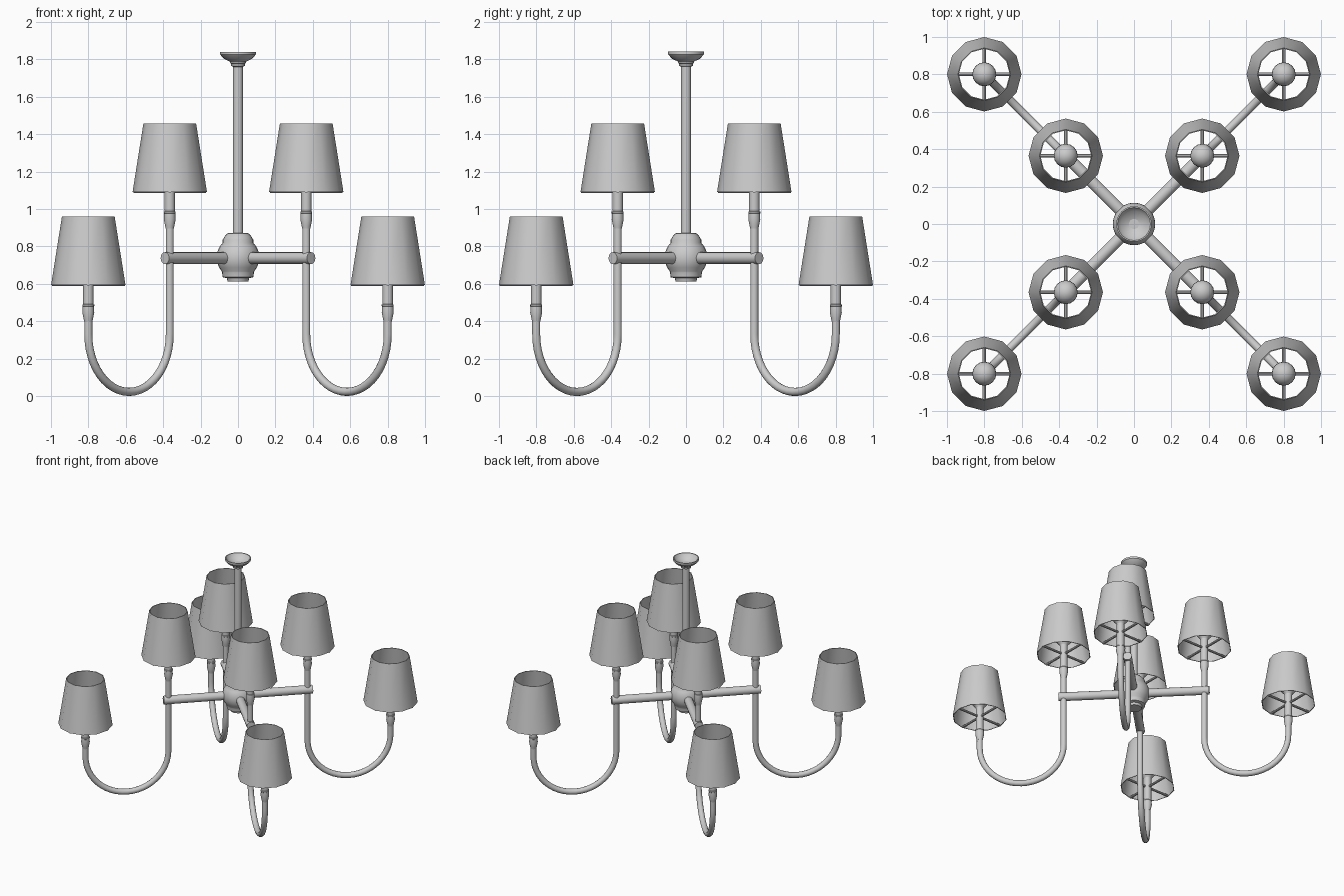
import bpy, bmesh
from math import sin, cos, pi, radians
from mathutils import Matrix

if "Cube" in bpy.data.objects:
    bpy.data.objects.remove(bpy.data.objects["Cube"])

IN, OUT = 0.516, 1.132          # distance of inner / outer lamps from the axis
TUBE = 0.022


def finish(ob, angle=40):
    bpy.ops.object.select_all(action='DESELECT')
    ob.select_set(True)
    bpy.context.view_layer.objects.active = ob
    bpy.ops.object.shade_smooth_by_angle(angle=radians(angle))
    return ob


def add(name, mesh, loc=(0, 0, 0), rot=0):
    ob = bpy.data.objects.new(name, mesh)
    ob.location = loc
    ob.rotation_euler[2] = rot
    bpy.context.collection.objects.link(ob)
    return ob


def lathe(name, prof, n, closed=False):
    """Revolve (radius, z) points about z; radius 0 becomes a pole."""
    bm = bmesh.new()
    rings = []
    for r, z in prof:
        if r == 0:
            rings.append([bm.verts.new((0, 0, z))] * n)
        else:
            rings.append([bm.verts.new((r * cos(2 * pi * i / n), r * sin(2 * pi * i / n), z))
                          for i in range(n)])
    pairs = list(zip(rings, rings[1:]))
    if closed:
        pairs.append((rings[-1], rings[0]))
    for a, b in pairs:
        for i in range(n):
            j = (i + 1) % n
            bm.faces.new(list(dict.fromkeys((a[i], a[j], b[j], b[i]))))
    bmesh.ops.recalc_face_normals(bm, faces=bm.faces)
    me = bpy.data.meshes.new(name)
    bm.to_mesh(me)
    bm.free()
    return me


def rod_mesh(name, r, start, end, n=16):
    """Rod lying along +x."""
    bm = bmesh.new()
    m = Matrix.Translation(((start + end) / 2, 0, 0)) @ Matrix.Rotation(pi / 2, 4, 'Y')
    bmesh.ops.create_cone(bm, cap_ends=True, segments=n, radius1=r, radius2=r,
                          depth=end - start, matrix=m)
    me = bpy.data.meshes.new(name)
    bm.to_mesh(me)
    bm.free()
    return me


# Central ball with stepped collars
ball = [(0, 0.612), (0.055, 0.612), (0.06, 0.63), (0.082, 0.635), (0.085, 0.66)]
ball += [(0.114 * cos(a), 0.74 + 0.114 * sin(a)) for a in [radians(d) for d in range(-40, 46, 12)]]
ball += [(0.082, 0.835), (0.07, 0.855), (0.055, 0.87), (0, 0.872)]
finish(add("center_ball", lathe("center_ball", ball, 24)))

# Hanging rod
finish(add("hanging_rod", lathe("hanging_rod", [(0, 0.85), (0.027, 0.85), (0.027, 1.80), (0, 1.80)], 16)))

# Dished ceiling canopy with collar
canopy = [(0.027, 1.76), (0.037, 1.765), (0.037, 1.775), (0.042, 1.78), (0.042, 1.787),
          (0.075, 1.803), (0.095, 1.825), (0.095, 1.84), (0.088, 1.84), (0.07, 1.812), (0.027, 1.795)]
finish(add("ceiling_canopy", lathe("ceiling_canopy", canopy, 24)))

# Shared arm meshes
bar = rod_mesh("cross_bar", 0.032, 0.05, 0.553)

# J-shaped tube: straight drop, half circle, short rise
rad, mid = (OUT - IN) / 2, (OUT + IN) / 2
base = TUBE + rad
path = [(IN, 0.93)]
path += [(mid - rad * cos(pi * i / 24), base - rad * sin(pi * i / 24)) for i in range(25)]
path += [(OUT, 0.43)]
cu = bpy.data.curves.new("curved_tube", 'CURVE')
cu.dimensions = '3D'
cu.bevel_depth, cu.bevel_resolution, cu.use_fill_caps = TUBE, 4, True
sp = cu.splines.new('POLY')
sp.points.add(len(path) - 1)
for p, (x, z) in zip(sp.points, path):
    p.co = (x, 0, z, 1)
tmp = add("curved_tube_path", cu)
bpy.context.view_layer.update()
tube = bpy.data.meshes.new_from_object(tmp.evaluated_get(bpy.context.evaluated_depsgraph_get()))
bpy.data.objects.remove(tmp)

# Shared lamp meshes, z = 0 at the shade's lower rim
holder = lathe("candle_holder", [(0, -0.195), (0.022, -0.195), (0.025, -0.18), (0.032, -0.145),
                                 (0.030, -0.115), (0.032, -0.113), (0.032, -0.104), (0.028, -0.102),
                                 (0.028, 0.08), (0, 0.08)], 16)
bulb = lathe("bulb", [(0, 0.07), (0.025, 0.07), (0.035, 0.09)] +
             [(0.064 * cos(radians(d)), 0.145 + 0.064 * sin(radians(d))) for d in range(-45, 90, 15)] +
             [(0, 0.209)], 16)
shade = lathe("lamp_shade", [(0.199, 0), (0.141, 0.366), (0.136, 0.366), (0.194, 0)], 12, True)
spoke = rod_mesh("shade_spoke", 0.009, 0.02, 0.195, 8)

for k in range(4):
    a = pi / 4 + k * pi / 2
    finish(add(f"cross_bar_{k}", bar, (0, 0, 0.737), a))
    finish(add(f"curved_tube_{k}", tube, rot=a))
    for tier, d, z in (("inner", IN, 1.09), ("outer", OUT, 0.593)):
        loc = (d * cos(a), d * sin(a), z)
        for me in (holder, bulb, shade):
            finish(add(f"{tier}_{me.name}_{k}", me, loc))
        for s in range(4):
            finish(add(f"{tier}_shade_spoke_{k}_{s}", spoke, (loc[0], loc[1], z + 0.004), s * pi / 2))
